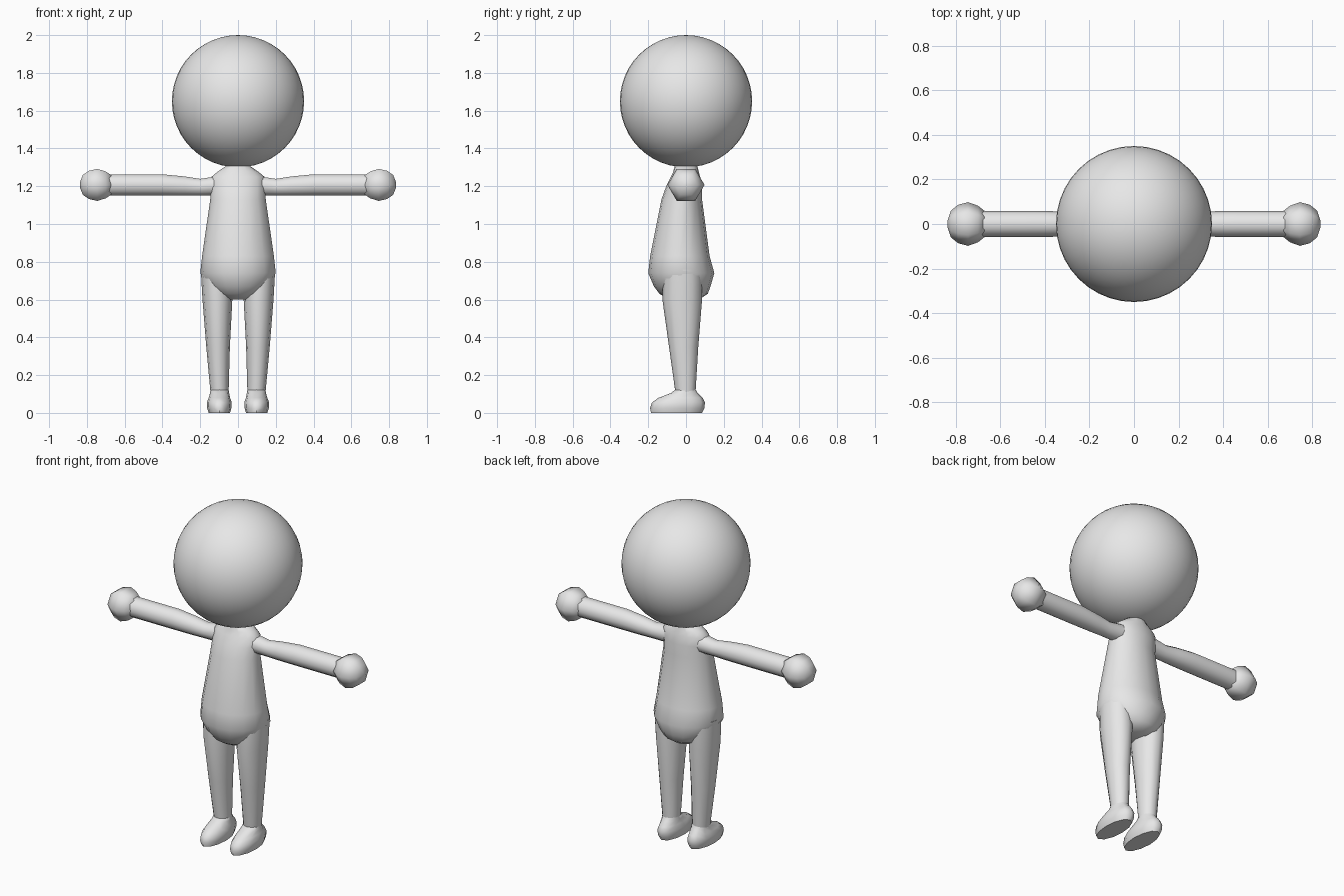
import bpy
import bmesh
from math import sin, cos, pi, radians
from mathutils import Vector

cube = bpy.data.objects.get("Cube")
if cube:
    bpy.data.objects.remove(cube, do_unlink=True)

grey = bpy.data.materials.new("light_grey")
grey.use_nodes = True
grey.diffuse_color = (0.8, 0.8, 0.8, 1)
grey.node_tree.nodes["Principled BSDF"].inputs["Base Color"].default_value = (0.8, 0.8, 0.8, 1)


def finish(name, bm, angle=60):
    bmesh.ops.recalc_face_normals(bm, faces=bm.faces)
    mesh = bpy.data.meshes.new(name)
    bm.to_mesh(mesh)
    bm.free()
    mesh.materials.append(grey)
    obj = bpy.data.objects.new(name, mesh)
    bpy.context.collection.objects.link(obj)
    bpy.ops.object.select_all(action="DESELECT")
    obj.select_set(True)
    bpy.context.view_layer.objects.active = obj
    bpy.ops.object.shade_smooth_by_angle(angle=radians(angle))


def loft(name, rings, sides, angle=60):
    """Skin a list of rings, each a list of points, and cap both ends."""
    bm = bmesh.new()
    loops = [[bm.verts.new(p) for p in ring] for ring in rings]
    for a, b in zip(loops, loops[1:]):
        for i in range(sides):
            j = (i + 1) % sides
            bm.faces.new((a[i], a[j], b[j], b[i]))
    bm.faces.new(loops[0])
    bm.faces.new(loops[-1])
    finish(name, bm, angle)


def level_ring(z, x0, x1, front, back, sides):
    """Horizontal ellipse between the given limits."""
    cx, rx, cy, ry = (x0 + x1) / 2, (x1 - x0) / 2, (front + back) / 2, (back - front) / 2
    return [Vector((cx + rx * cos(2 * pi * i / sides), cy + ry * sin(2 * pi * i / sides), z))
            for i in range(sides)]


def side_ring(x, z, r, sides):
    """Upright circle facing sideways."""
    return [Vector((x, r * cos(2 * pi * i / sides), z + r * sin(2 * pi * i / sides)))
            for i in range(sides)]


# Head
bm = bmesh.new()
bmesh.ops.create_uvsphere(bm, u_segments=40, v_segments=24, radius=0.35)
bmesh.ops.translate(bm, verts=bm.verts, vec=(0, 0, 1.65))
finish("head", bm)

# Torso: height, half width, front, back
torso = [(0.6, 0.07, -0.09, 0.07), (0.63, 0.13, -0.14, 0.115), (0.67, 0.165, -0.17, 0.13),
         (0.74, 0.2, -0.2, 0.15), (0.83, 0.19, -0.19, 0.125), (1.13, 0.147, -0.13, 0.085),
         (1.2, 0.145, -0.105, 0.085), (1.25, 0.14, -0.08, 0.075), (1.275, 0.11, -0.068, 0.068),
         (1.31, 0.06, -0.06, 0.06)]
loft("torso", [level_ring(z, -w, w, f, b, 16) for z, w, f, b in torso], 16)

# Limb profiles for the left side
leg = [(0.1, 0.05, 0.145, -0.055, 0.05), (0.35, 0.043, 0.168, -0.09, 0.065),
       (0.6, 0.03, 0.188, -0.125, 0.085), (0.76, 0.04, 0.197, -0.12, 0.085)]
foot = [(0, 0.042, 0.155, -0.185, 0.085), (0.025, 0.035, 0.163, -0.19, 0.098),
        (0.055, 0.033, 0.165, -0.18, 0.1), (0.08, 0.042, 0.155, -0.145, 0.088),
        (0.105, 0.047, 0.148, -0.08, 0.062), (0.125, 0.05, 0.145, -0.055, 0.05)]
arm = [(0.08, 1.205, 0.055), (0.2, 1.195, 0.046), (0.28, 1.201, 0.053),
       (0.4, 1.207, 0.059), (0.69, 1.207, 0.059)]
hand = [(0.67, 1.207, 0.058), (0.7, 1.207, 0.082), (0.745, 1.207, 0.098),
        (0.79, 1.207, 0.086), (0.822, 1.207, 0.06), (0.837, 1.207, 0.015)]

for label, side in (("left", 1), ("right", -1)):
    def mirrored(rings):
        return [[Vector((p.x * side, p.y, p.z)) for p in ring] for ring in rings]

    loft(label + "_leg", mirrored([level_ring(*r, 12) for r in leg]), 12)
    loft(label + "_foot", mirrored([level_ring(*r, 12) for r in foot]), 12)
    loft(label + "_arm", mirrored([side_ring(*r, 10) for r in arm]), 10)
    loft(label + "_hand", mirrored([side_ring(*r, 6) for r in hand]), 6, 75)
